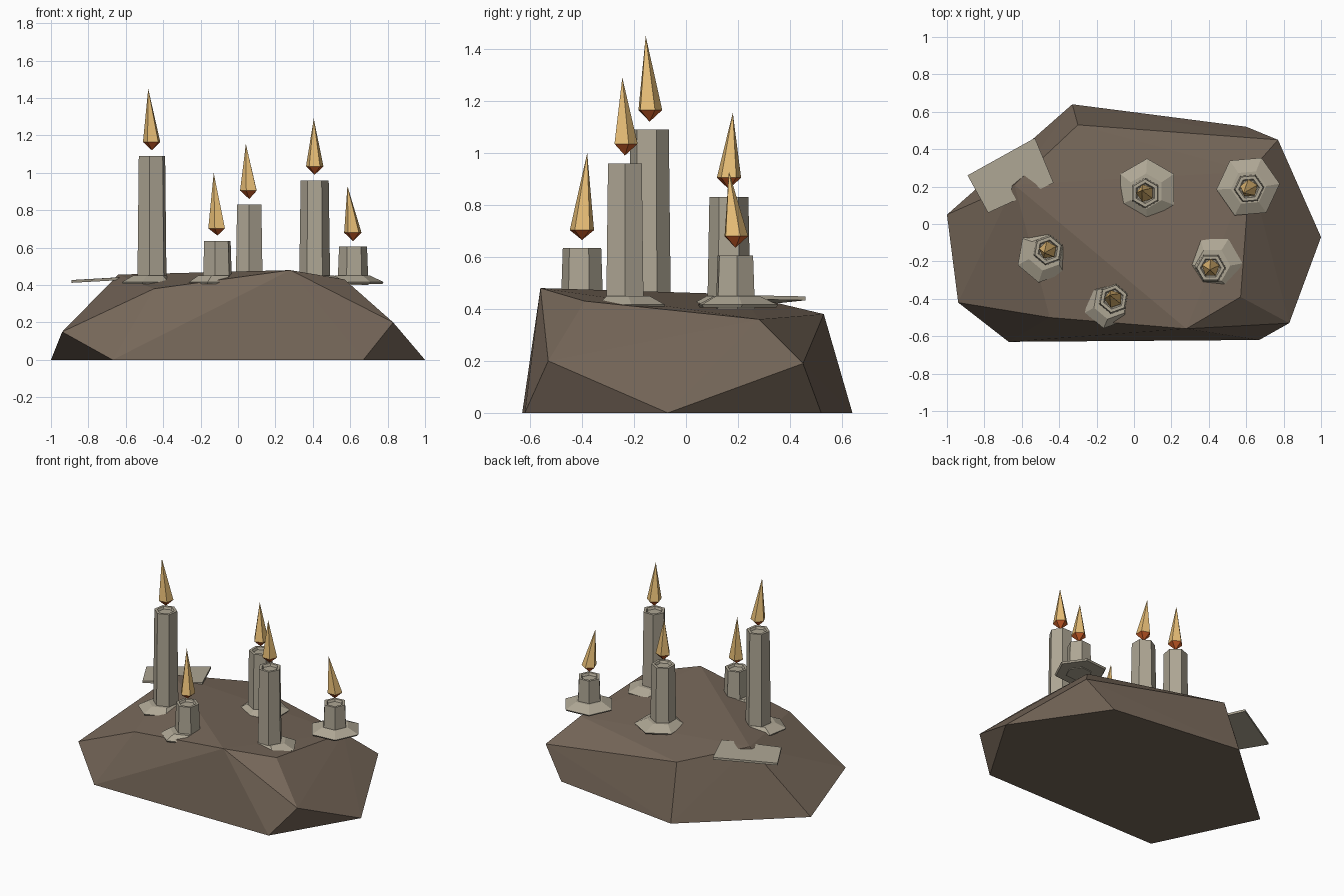
import bpy, bmesh, math
from mathutils import Vector

if "Cube" in bpy.data.objects:
    bpy.data.objects.remove(bpy.data.objects["Cube"])


def material(name, rgb):
    lin = [((c / 255 + 0.055) / 1.055) ** 2.4 for c in rgb]
    m = bpy.data.materials.new(name)
    m.diffuse_color = (*lin, 1)
    m.use_nodes = True
    m.node_tree.nodes["Principled BSDF"].inputs["Base Color"].default_value = m.diffuse_color
    return m


STONE = material("brown_stone", (118, 103, 89))
WAX = material("grey_wax", (174, 166, 148))
FLAME = material("flame_yellow", (233, 191, 119))
EMBER = material("flame_orange", (205, 94, 40))


def make(name, bm, *mats):
    bmesh.ops.recalc_face_normals(bm, faces=bm.faces[:])
    mesh = bpy.data.meshes.new(name)
    bm.to_mesh(mesh)
    bm.free()
    for m in mats:
        mesh.materials.append(m)
    ob = bpy.data.objects.new(name, mesh)
    bpy.context.collection.objects.link(ob)
    return ob


def loft(bm, rings, sides, rot):
    """Join rings (x, y, z, radius); radius 0 becomes a point."""
    prev = None
    for i, (x, y, z, r) in enumerate(rings):
        if r == 0:
            ring = [bm.verts.new((x, y, z))]
        else:
            ring = [bm.verts.new((x + r * math.cos(rot + k * math.tau / sides),
                                  y + r * math.sin(rot + k * math.tau / sides), z))
                    for k in range(sides)]
        if prev:
            for k in range(sides):
                n = (k + 1) % sides
                quad = [prev[k % len(prev)], prev[n % len(prev)],
                        ring[n % len(ring)], ring[k % len(ring)]]
                bm.faces.new(list(dict.fromkeys(quad)))
        if len(ring) > 1 and i in (0, len(rings) - 1):
            bm.faces.new(ring)
        prev = ring


# Faceted boulder: convex hull of its corner points
corners = [(-1, .05, 0), (-.67, -.63, 0), (.67, -.62, 0), (1, -.07, 0),
           (.60, .52, 0), (-.33, .64, 0), (-.94, -.42, .15), (.83, -.53, .2),
           (.77, .45, .19), (.28, -.56, .48), (.57, -.39, .43),
           (-.45, -.50, .38), (.62, .28, .36), (-.30, .53, .38), (-.64, .21, .456)]
bm = bmesh.new()
for c in corners:
    bm.verts.new(c)
bmesh.ops.convex_hull(bm, input=bm.verts[:])
make("boulder", bm, STONE)

# Thin tilted wax slab on the left shoulder
bm = bmesh.new()
slab = [(-.89, .26, .412), (-.78, .06, .418), (-.43, .22, .438), (-.53, .46, .433)]
face = bm.faces.new([bm.verts.new(c) for c in slab])
out = bmesh.ops.extrude_face_region(bm, geom=[face])
for v in out["geom"]:
    if isinstance(v, bmesh.types.BMVert):
        v.co.z += .015
make("wax_slab", bm, WAX)

# Candles: body centre, top height, flame tip, drip skirt centre, radius, turn
candles = [
    ((-.46, -.14), 1.09, (-.48, -.155, 1.45), (-.485, -.17), .145, 80),
    ((.06, .165), .83, (.042, .18, 1.155), (.07, .185), .165, 90),
    ((.41, -.235), .96, (.405, -.245, 1.29), (.43, -.21), .15, 0),
    ((-.11, -.40), .635, (-.13, -.38, 1.0), (-.14, -.43), .13, 20),
    ((.615, .19), .605, (.585, .165, .93), (.61, .2), .17, 5),
]
for i, ((x, y), top, tip, (sx, sy), sr, turn) in enumerate(candles, 1):
    rot = math.radians(turn)
    # Tapered six-sided body with a shallow melted hollow
    bm = bmesh.new()
    loft(bm, [(x, y, .40, .083), (x, y, top, .075),
              (x, y, top, .056), (x, y, top - .015, .048)], 6, rot)
    make(f"candle_body_{i}", bm, WAX)
    # Spread wax skirt
    bm = bmesh.new()
    loft(bm, [(sx, sy, .405, sr * .95), (sx, sy, .416, sr),
              ((sx + x) / 2, (sy + y) / 2, .45, .095)], 6, rot)
    make(f"wax_skirt_{i}", bm, WAX)
    # Five-sided flame, orange below its widest ring
    bm = bmesh.new()
    mid = top + .075 if i != 4 else top + .068
    loft(bm, [(x, y, top + .03, 0), (x, y, mid, .049), (*tip, 0)], 5, rot + .3)
    for f in bm.faces:
        f.material_index = 1 if f.calc_center_median().z < mid else 0
    make(f"flame_{i}", bm, FLAME, EMBER)
